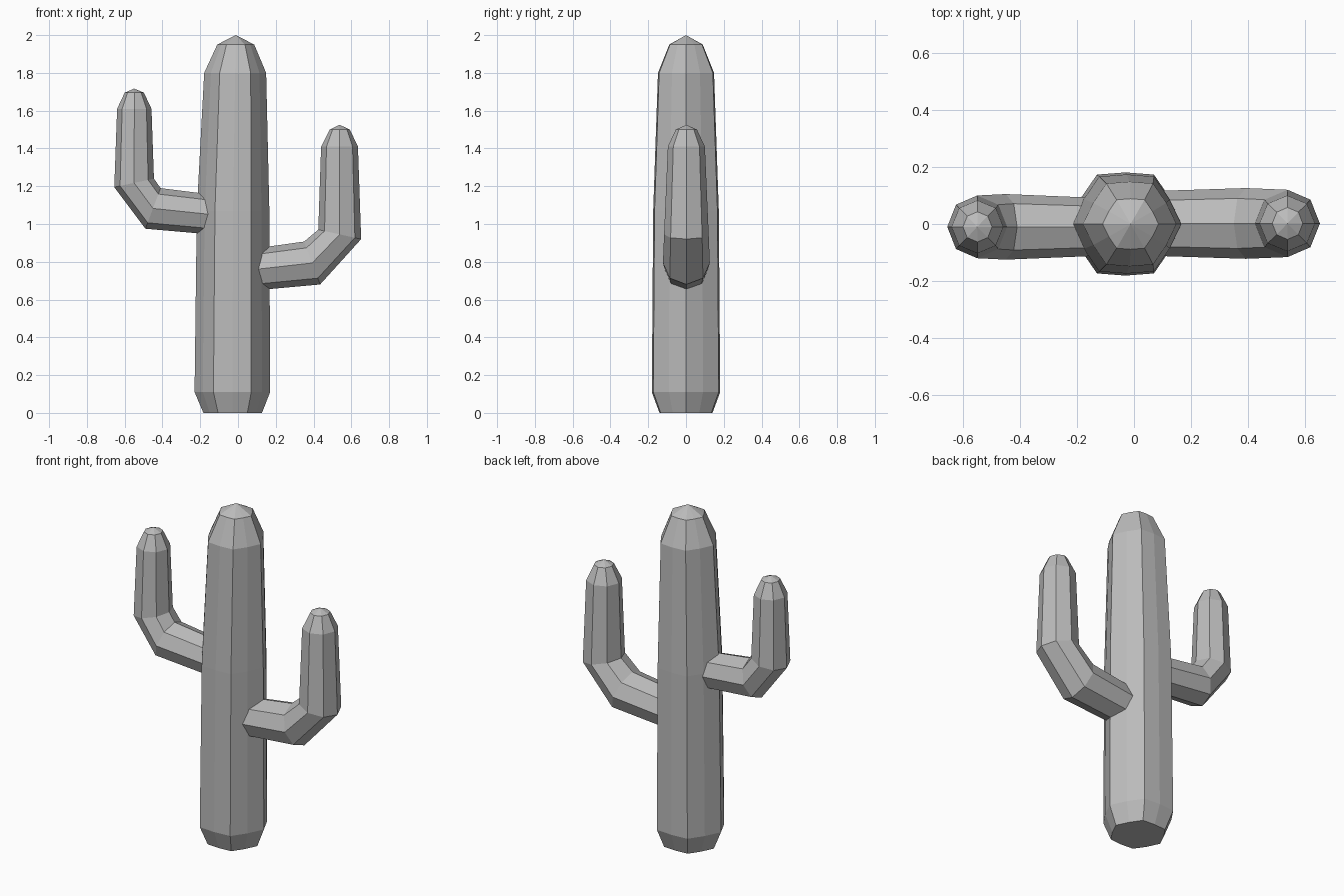
import bpy, bmesh
from math import cos, sin, pi
from mathutils import Vector

if "Cube" in bpy.data.objects:
    bpy.data.objects.remove(bpy.data.objects["Cube"])

grey = bpy.data.materials.new("plain grey")
grey.use_nodes = True
grey.diffuse_color = (0.5, 0.5, 0.5, 1)
grey.node_tree.nodes["Principled BSDF"].inputs["Base Color"].default_value = (0.5, 0.5, 0.5, 1)


def loft(name, rings, tip):
    """Skin a list of rings, cap the first and close the last to a point."""
    bm = bmesh.new()
    loops = [[bm.verts.new(p) for p in ring] for ring in rings]
    n = len(loops[0])
    apex = bm.verts.new(tip)
    bm.faces.new(loops[0])
    for i in range(n):
        j = (i + 1) % n
        for a, b in zip(loops, loops[1:]):
            bm.faces.new((a[i], a[j], b[j], b[i]))
        bm.faces.new((loops[-1][i], loops[-1][j], apex))
    bmesh.ops.recalc_face_normals(bm, faces=bm.faces)
    mesh = bpy.data.meshes.new(name)
    bm.to_mesh(mesh)
    bm.free()
    mesh.materials.append(grey)
    obj = bpy.data.objects.new(name, mesh)
    bpy.context.collection.objects.link(obj)
    return obj


def trunk_ring(z, cx, r):
    """Hexagon whose sides bulge slightly at their middles."""
    pts = []
    for i in range(12):
        k = r if i % 2 == 0 else r * 0.905
        pts.append(Vector((cx + k * cos(i * pi / 6), k * sin(i * pi / 6), z)))
    return pts


def arm_ring(outer, inner, ry, cy):
    """Octagon spanning an outer and an inner point of the arm's side outline."""
    o, i = Vector((outer[0], cy, outer[1])), Vector((inner[0], cy, inner[1]))
    mid, half = (o + i) / 2, (o - i) / 2
    side = Vector((0, ry, 0))
    return [mid + half * cos(k * pi / 4) + side * sin(k * pi / 4) for k in range(8)]


# Trunk: height, centre x, radius
trunk = [(0, -0.028, 0.155), (0.11, -0.03, 0.2), (1.07, -0.026, 0.192),
         (1.8, -0.015, 0.164), (1.95, -0.012, 0.098)]
loft("trunk", [trunk_ring(*t) for t in trunk], (-0.012, 0, 2))

# Arms: outer point, inner point, half depth
left = [((0.05, 0.645), (0.05, 0.865), 0.113),
        ((0.435, 0.68), (0.35, 0.907), 0.124),
        ((0.652, 0.92), (0.425, 0.97), 0.118),
        ((0.635, 1.41), (0.44, 1.41), 0.098),
        ((0.592, 1.5), (0.485, 1.5), 0.056)]
loft("left_arm", [arm_ring(*r, 0.002) for r in left], (0.538, 0.002, 1.525))

right = [((-0.09, 0.94), (-0.09, 1.15), 0.1),
         ((-0.49, 0.975), (-0.41, 1.19), 0.115),
         ((-0.655, 1.195), (-0.445, 1.24), 0.11),
         ((-0.64, 1.61), (-0.458, 1.61), 0.093),
         ((-0.6, 1.695), (-0.498, 1.695), 0.053)]
loft("right_arm", [arm_ring(*r, -0.01) for r in right], (-0.55, -0.01, 1.717))
